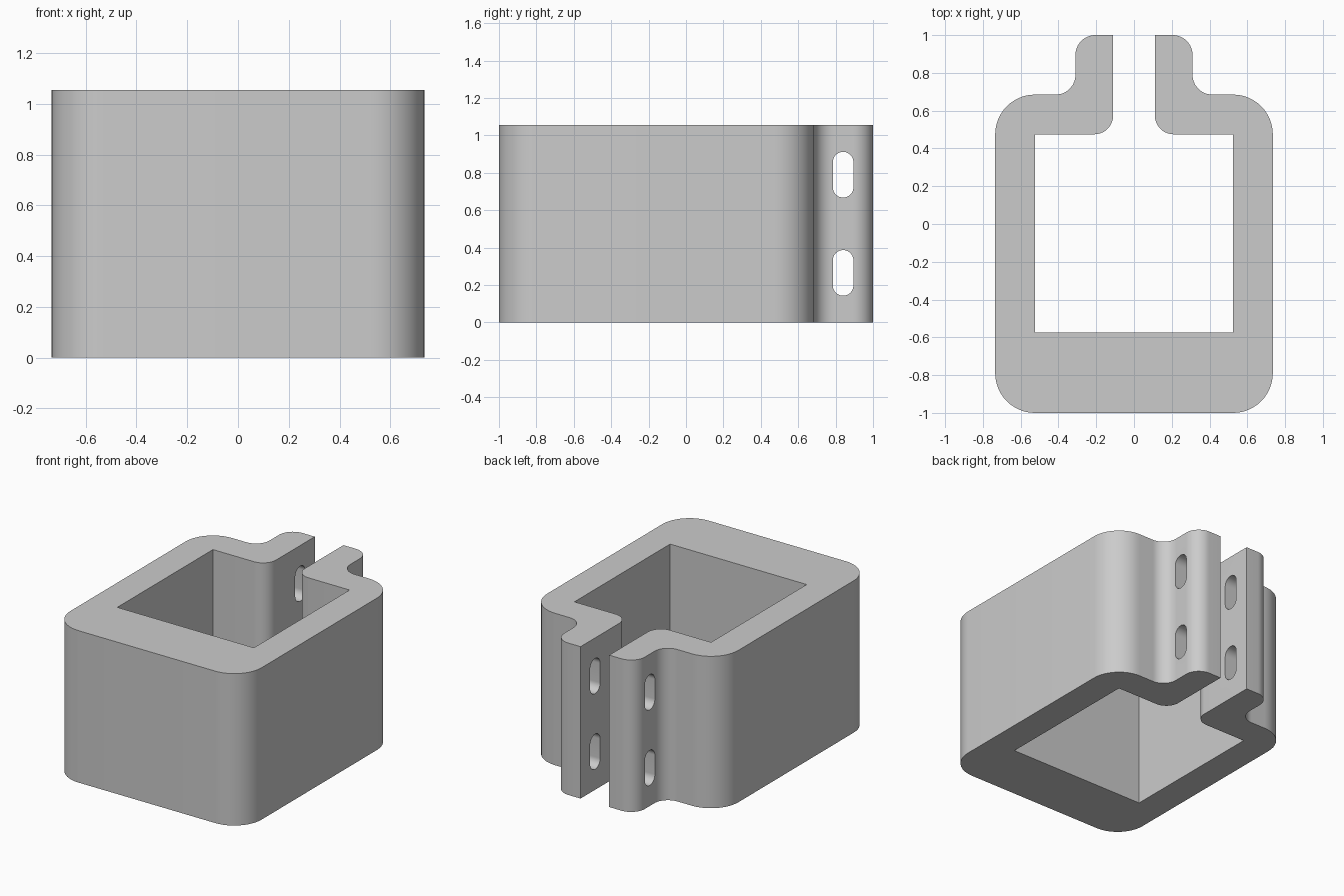
import bpy, bmesh, math
from mathutils import Vector

if "Cube" in bpy.data.objects:
    bpy.data.objects.remove(bpy.data.objects["Cube"])

HEIGHT = 1.055


def rounded(points, steps=12):
    """Turn (x, y, radius) corners into an outline with round fillets."""
    out = []
    n = len(points)
    for i, (x, y, r) in enumerate(points):
        p = Vector((x, y))
        if r == 0:
            out.append(p)
            continue
        a = (Vector(points[i - 1][:2]) - p).normalized()
        b = (Vector(points[(i + 1) % n][:2]) - p).normalized()
        # all corners are square, so the arc centre lies r along both sides
        centre = p + (a + b) * r
        for k in range(steps + 1):
            t = k / steps * math.pi / 2
            out.append(centre - b * r * math.cos(t) - a * r * math.sin(t))
    return out


def prism(name, outline, to_3d, depth):
    """Extrude a closed 2D outline along a depth vector."""
    bm = bmesh.new()
    face = bm.faces.new([bm.verts.new(to_3d(p)) for p in outline])
    ext = bmesh.ops.extrude_face_region(bm, geom=[face])
    verts = [g for g in ext["geom"] if isinstance(g, bmesh.types.BMVert)]
    bmesh.ops.translate(bm, verts=verts, vec=depth)
    bmesh.ops.recalc_face_normals(bm, faces=bm.faces)
    mesh = bpy.data.meshes.new(name)
    bm.to_mesh(mesh)
    bm.free()
    obj = bpy.data.objects.new(name, mesh)
    bpy.context.collection.objects.link(obj)
    return obj


grey = bpy.data.materials.new("plain grey")
grey.diffuse_color = (0.6, 0.6, 0.6, 1)
grey.use_nodes = True
grey.node_tree.nodes["Principled BSDF"].inputs["Base Color"].default_value = grey.diffuse_color

# Right half of the clamp wall, from the front outside round to the inside
half = [(0.735, -1.0, 0.21), (0.735, 0.685, 0.21), (0.31, 0.685, 0.105),
        (0.31, 1.0, 0.105), (0.11, 1.0, 0), (0.11, 0.475, 0.1),
        (0.525, 0.475, 0), (0.525, -0.575, 0)]
profile = half + [(-x, y, r) for x, y, r in reversed(half)]
clamp = prism("clamp_body", rounded(profile),
              lambda p: (p.x, p.y, 0), (0, 0, HEIGHT))
clamp.data.materials.append(grey)

# Bolt slots through both lugs
for i, z in enumerate((0.265, 0.79)):
    w, h = 0.055, 0.122
    slot = rounded([(0.84 - w, z - h, w), (0.84 + w, z - h, w),
                    (0.84 + w, z + h, w), (0.84 - w, z + h, w)])
    # drop the doubled points where two round corners meet
    slot = [p for k, p in enumerate(slot) if (p - slot[k - 1]).length > 1e-5]
    cutter = prism(f"slot_cutter_{i + 1}", slot,
                   lambda p: (-0.5, p.x, p.y), (1, 0, 0))
    cutter.data.materials.append(grey)
    cutter.hide_render = True
    cutter.hide_set(True)
    cut = clamp.modifiers.new(f"slot_{i + 1}", "BOOLEAN")
    cut.operation = "DIFFERENCE"
    cut.solver = "EXACT"
    cut.object = cutter

# Bake the slots, then smooth the rounded walls and keep the edges sharp
bpy.context.view_layer.objects.active = clamp
clamp.select_set(True)
for m in list(clamp.modifiers):
    bpy.ops.object.modifier_apply(modifier=m.name)
for o in [o for o in bpy.data.objects if o.name.startswith("slot_cutter")]:
    bpy.data.objects.remove(o)
bpy.ops.object.shade_smooth_by_angle(angle=math.radians(30))
